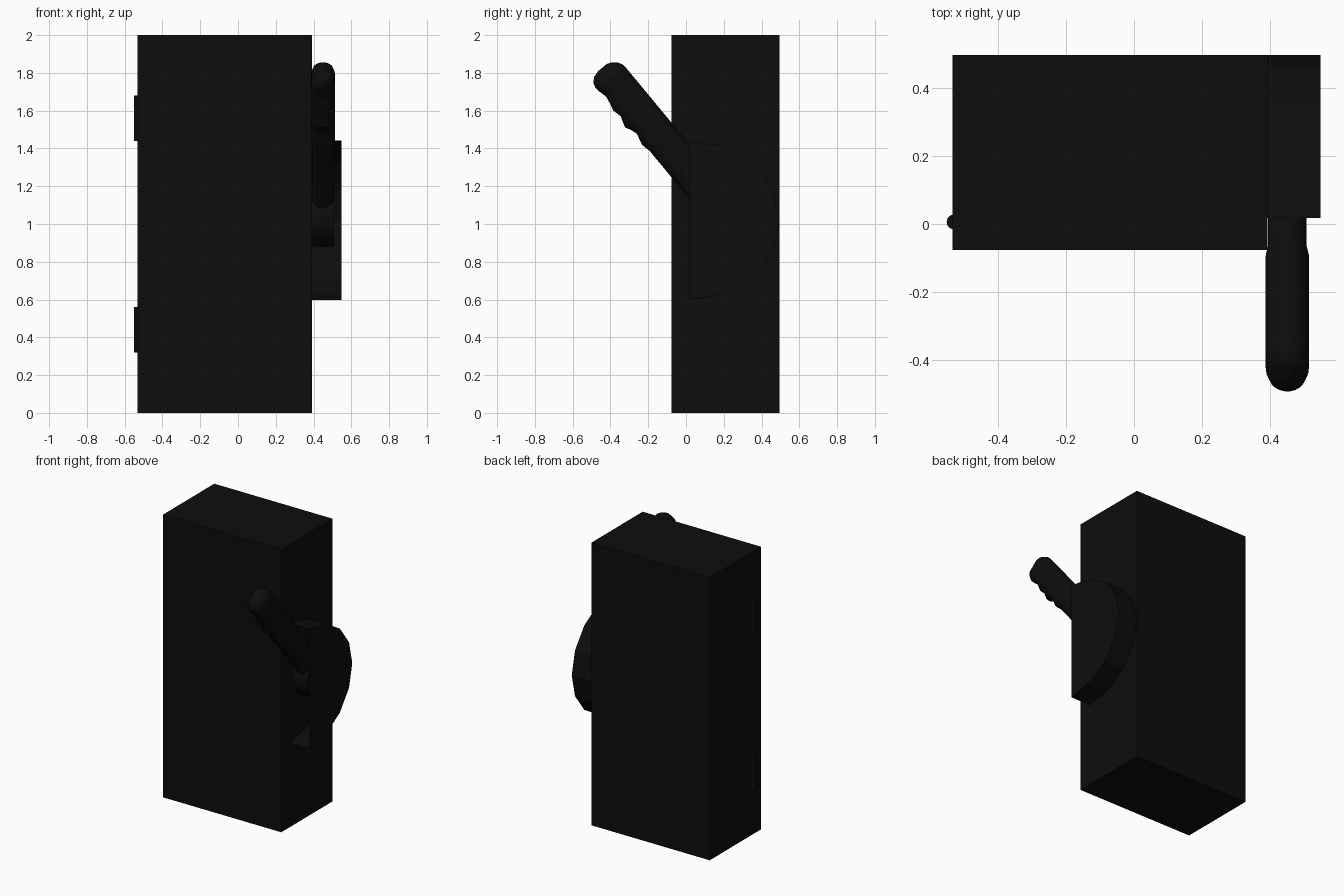
import bpy, bmesh, math
from mathutils import Vector

if "Cube" in bpy.data.objects:
    bpy.data.objects.remove(bpy.data.objects["Cube"])

black = bpy.data.materials.new("black_paint")
black.diffuse_color = (0.004, 0.004, 0.004, 1)
black.use_nodes = True
black.node_tree.nodes["Principled BSDF"].inputs["Base Color"].default_value = black.diffuse_color


def finish(name, bm, smooth=False):
    bmesh.ops.recalc_face_normals(bm, faces=bm.faces[:])
    mesh = bpy.data.meshes.new(name)
    bm.to_mesh(mesh)
    bm.free()
    mesh.materials.append(black)
    obj = bpy.data.objects.new(name, mesh)
    bpy.context.collection.objects.link(obj)
    if smooth:
        bpy.ops.object.select_all(action='DESELECT')
        obj.select_set(True)
        bpy.context.view_layer.objects.active = obj
        bpy.ops.object.shade_smooth_by_angle(angle=math.radians(40))
    return obj


def loft(name, rings, smooth=True):
    """Bridge matching rings of points and cap both ends."""
    bm = bmesh.new()
    loops = [[bm.verts.new(p) for p in ring] for ring in rings]
    n = len(loops[0])
    for a, b in zip(loops, loops[1:]):
        for i in range(n):
            j = (i + 1) % n
            bm.faces.new((a[i], a[j], b[j], b[i]))
    bm.faces.new(loops[0])
    bm.faces.new(loops[-1])
    return finish(name, bm, smooth)


def circle(r, cx, cy, n):
    return [(cx + r * math.cos(2 * math.pi * i / n), cy + r * math.sin(2 * math.pi * i / n))
            for i in range(n)]


# Cabinet
x0, x1, y0, y1 = -0.533, 0.392, -0.076, 0.496
corners = [(x0, y0), (x1, y0), (x1, y1), (x0, y1)]
loft("cabinet", [[(x, y, z) for x, y in corners] for z in (0, 2)], smooth=False)

# Door hinge barrels on the left side
for name, z in (("upper_hinge", 1.44), ("lower_hinge", 0.32)):
    loft(name, [[(x, y, h) for x, y in circle(0.022, -0.528, 0.006, 12)] for h in (z, z + 0.24)])

# Half-round lever cover: thin sheet, open at the front
bm = bmesh.new()
inner, outer = [], []
for i in range(9):
    a = math.pi * (i / 8 - 0.5)
    y, z = 0.018 + 0.478 * math.cos(a), 1.02 + 0.422 * math.sin(a)
    inner.append(bm.verts.new((0.392, y, z)))
    outer.append(bm.verts.new((0.547, y, z)))
for i in range(8):
    bm.faces.new((inner[i], inner[i + 1], outer[i + 1], outer[i]))
bm.faces.new(outer)
finish("lever_cover", bm)

# Pivot hub inside the cover
loft("lever_hub", [[(x, y, z) for y, z in circle(0.16, 0.21, 1.04, 24)] for x in (0.393, 0.508)])

# Lever axes: along the lever, and across its depth
ALONG = Vector((0, -0.638, 0.770))
ACROSS = Vector((0, 0.770, 0.638))


def oval(t, low, high, half):
    """Stadium-shaped section at distance t along the lever."""
    mid, depth = (low + high) / 2, (high - low) / 2
    half = min(half, depth)
    ring = []
    for i in range(20):
        a = 2 * math.pi * (i + 0.5) / 20
        shift = math.copysign(depth - half, math.sin(a))
        ring.append(Vector((0.45 + half * math.cos(a), 0, 0)) + ALONG * t
                    + ACROSS * (mid + shift + half * math.sin(a)))
    return ring


# Lever arm
loft("lever_arm", [oval(t, 0.736, 0.921, 0.057) for t in (0.67, 1.2)])

# Handle grip with finger grooves and a rounded end
stations = [(1.14, 0.738, 0.919, 0.055), (1.19, 0.736, 0.922, 0.064),
            (1.24, 0.726, 0.922, 0.065), (1.27, 0.733, 0.922, 0.065),
            (1.305, 0.742, 0.922, 0.065), (1.34, 0.730, 0.922, 0.065),
            (1.37, 0.715, 0.922, 0.065), (1.40, 0.725, 0.922, 0.065),
            (1.43, 0.735, 0.922, 0.065), (1.48, 0.724, 0.922, 0.065),
            (1.515, 0.734, 0.922, 0.065), (1.56, 0.742, 0.922, 0.065),
            (1.60, 0.732, 0.922, 0.065), (1.63, 0.728, 0.921, 0.062),
            (1.66, 0.737, 0.906, 0.052), (1.68, 0.760, 0.882, 0.036),
            (1.69, 0.795, 0.855, 0.018)]
loft("lever_grip", [oval(*s) for s in stations])
